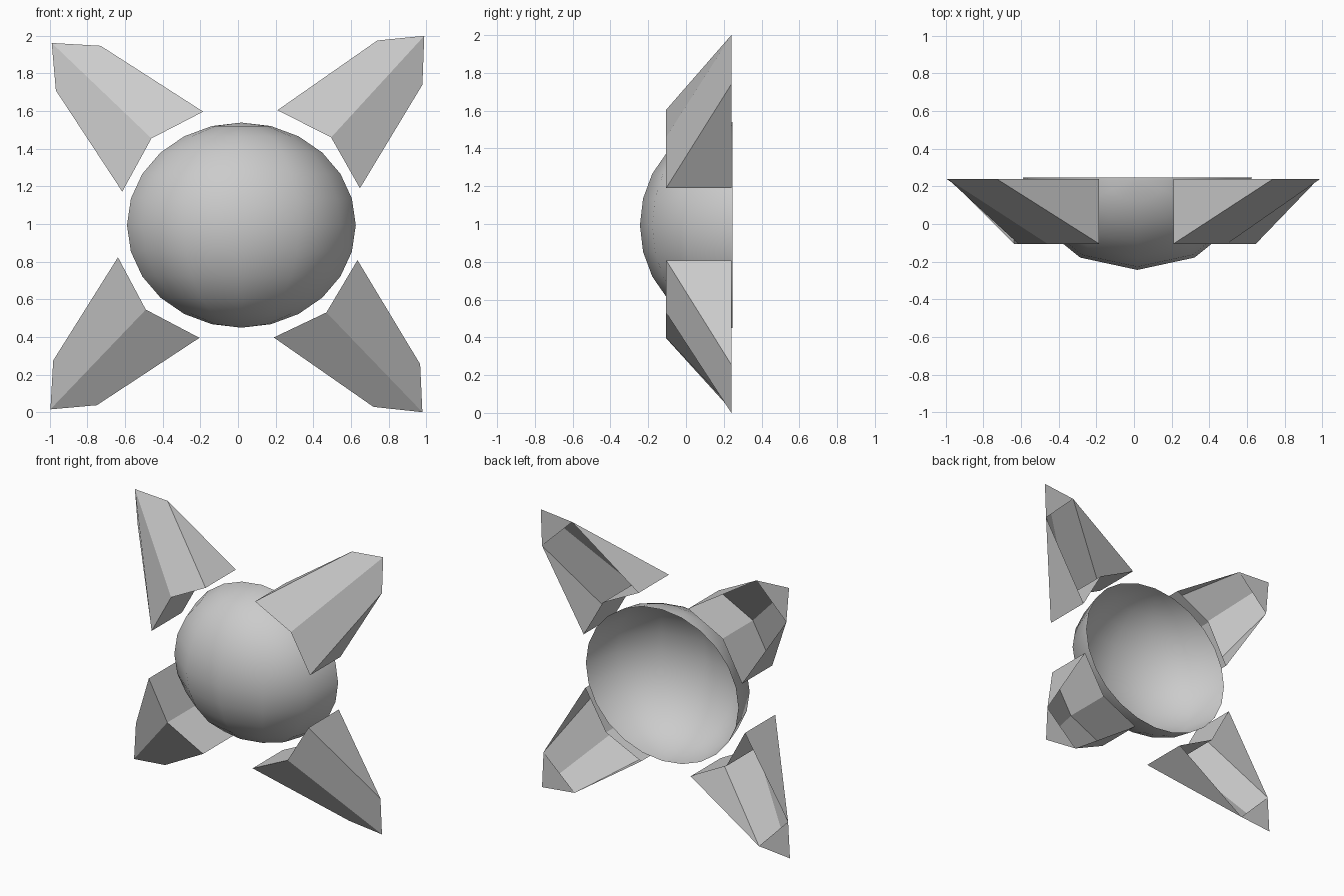
import bpy, bmesh

if "Cube" in bpy.data.objects:
    bpy.data.objects.remove(bpy.data.objects["Cube"])

FRONT_Y, BACK_Y = -0.105, 0.24


def finish(name, bm, smooth=False):
    mesh = bpy.data.meshes.new(name)
    bm.to_mesh(mesh)
    bm.free()
    for p in mesh.polygons:
        p.use_smooth = smooth
    obj = bpy.data.objects.new(name, mesh)
    bpy.context.collection.objects.link(obj)
    return obj


# Hollow half-ellipsoid dome, open at the back
bm = bmesh.new()
bmesh.ops.create_uvsphere(bm, u_segments=12, v_segments=12, radius=1)
behind = [v for v in bm.verts if v.co.y > 0.01]
bmesh.ops.delete(bm, geom=behind, context='VERTS')
dome = finish("dome", bm, smooth=True)
dome.scale = (0.608, 0.49, 0.545)
dome.location = (0.018, 0.246, 0.994)


# Open-backed corner arm: V-shaped inner wall, two sloping front faces, pointed tip
def arm(name, inner, outer, flip):
    bm = bmesh.new()
    a, b, c = [bm.verts.new((x, FRONT_Y, z)) for x, z in inner]
    a2, b2, c2 = [bm.verts.new((x, BACK_Y, z)) for x, z in inner]
    d, e, f = [bm.verts.new((x, BACK_Y, z)) for x, z in outer]
    for face in ((a, b, e, d), (b, c, f, e),        # front slopes
                 (a, a2, b2, b), (b, b2, c2, c),    # inner wall
                 (a, d, a2), (f, c, c2),            # sides
                 (d, e, f)):                        # tip
        bm.faces.new(face[::-1] if flip else face)
    finish(name, bm)


arm("upper_right_arm", [(0.21, 1.605), (0.495, 1.46), (0.648, 1.19)],
    [(0.74, 1.975), (0.99, 2.0), (0.98, 1.74)], False)
arm("upper_left_arm", [(-0.185, 1.597), (-0.46, 1.455), (-0.615, 1.172)],
    [(-0.73, 1.947), (-0.99, 1.962), (-0.968, 1.71)], True)
arm("lower_right_arm", [(0.19, 0.397), (0.47, 0.53), (0.635, 0.808)],
    [(0.72, 0.028), (0.98, 0.0), (0.968, 0.255)], True)
arm("lower_left_arm", [(-0.205, 0.395), (-0.49, 0.545), (-0.638, 0.823)],
    [(-0.75, 0.037), (-0.997, 0.015), (-0.982, 0.275)], False)
